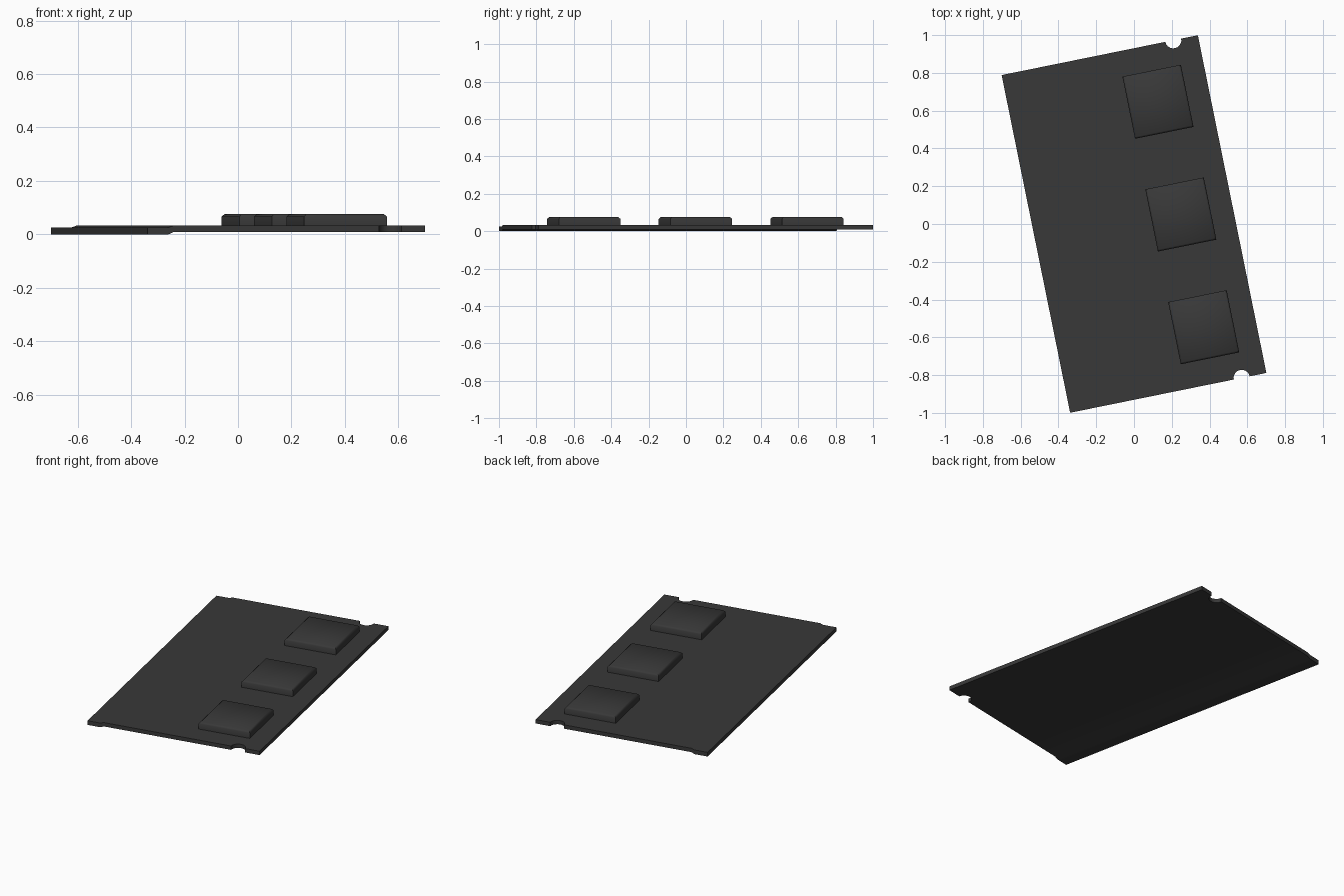
import bpy, bmesh, math
from mathutils import Matrix

if "Cube" in bpy.data.objects:
    bpy.data.objects.remove(bpy.data.objects["Cube"], do_unlink=True)

TURN = Matrix.Rotation(math.radians(11.47), 4, "Z")
HALF_W, HALF_L = 0.53, 0.912
TOP = 0.033

charcoal = bpy.data.materials.new("charcoal")
charcoal.use_nodes = True
colour = (0.04, 0.04, 0.04, 1)
charcoal.diffuse_color = colour
charcoal.node_tree.nodes["Principled BSDF"].inputs["Base Color"].default_value = colour


def make_object(name, bm):
    bmesh.ops.recalc_face_normals(bm, faces=bm.faces)
    mesh = bpy.data.meshes.new(name)
    bm.to_mesh(mesh)
    bm.free()
    mesh.materials.append(charcoal)
    obj = bpy.data.objects.new(name, mesh)
    bpy.context.collection.objects.link(obj)
    obj.matrix_world = TURN
    return obj


def select_only(obj):
    bpy.ops.object.select_all(action="DESELECT")
    obj.select_set(True)
    bpy.context.view_layer.objects.active = obj


# Board: side profile with a lowered strip along one long edge, swept lengthwise
profile = [(-HALF_W, 0), (-0.45, 0), (-0.43, 0.009), (HALF_W, 0.009),
           (HALF_W, TOP), (-0.43, TOP), (-0.45, 0.026), (-HALF_W, 0.026)]
bm = bmesh.new()
face = bm.faces.new([bm.verts.new((x, -HALF_L, z)) for x, z in profile])
swept = bmesh.ops.extrude_face_region(bm, geom=[face])
moved = [v for v in swept["geom"] if isinstance(v, bmesh.types.BMVert)]
bmesh.ops.translate(bm, verts=moved, vec=(0, 2 * HALF_L, 0))
board = make_object("board", bm)

# Half-round notches in both short ends
bm = bmesh.new()
for side in (-1, 1):
    bmesh.ops.create_cone(bm, cap_ends=True, segments=20, radius1=0.043, radius2=0.043,
                          depth=0.3, matrix=Matrix.Translation((0.397, side * HALF_L, 0)))
cutter = make_object("notch_cutter", bm)
cutter.hide_render = True
bpy.context.view_layer.update()
cut = board.modifiers.new("notches", "BOOLEAN")
cut.operation = "DIFFERENCE"
cut.solver = "EXACT"
cut.object = cutter
select_only(board)
bpy.ops.object.modifier_apply(modifier=cut.name)
bpy.data.objects.remove(cutter, do_unlink=True)
bpy.ops.object.shade_smooth_by_angle(angle=math.radians(25))

# Raised chips with softened top edges
for name, y in (("front_chip", -0.609), ("middle_chip", 0), ("back_chip", 0.609)):
    bm = bmesh.new()
    size = Matrix.Diagonal((0.316, 0.336, 0.046, 1))
    bmesh.ops.create_cube(bm, size=1, matrix=Matrix.Translation((0.253, y, 0.053)) @ size)
    rim = [e for e in bm.edges if all(v.co.z > 0.06 for v in e.verts)]
    bmesh.ops.bevel(bm, geom=rim, offset=0.01, segments=1, affect="EDGES")
    chip = make_object(name, bm)
    select_only(chip)
    bpy.ops.object.shade_smooth_by_angle(angle=math.radians(50))
